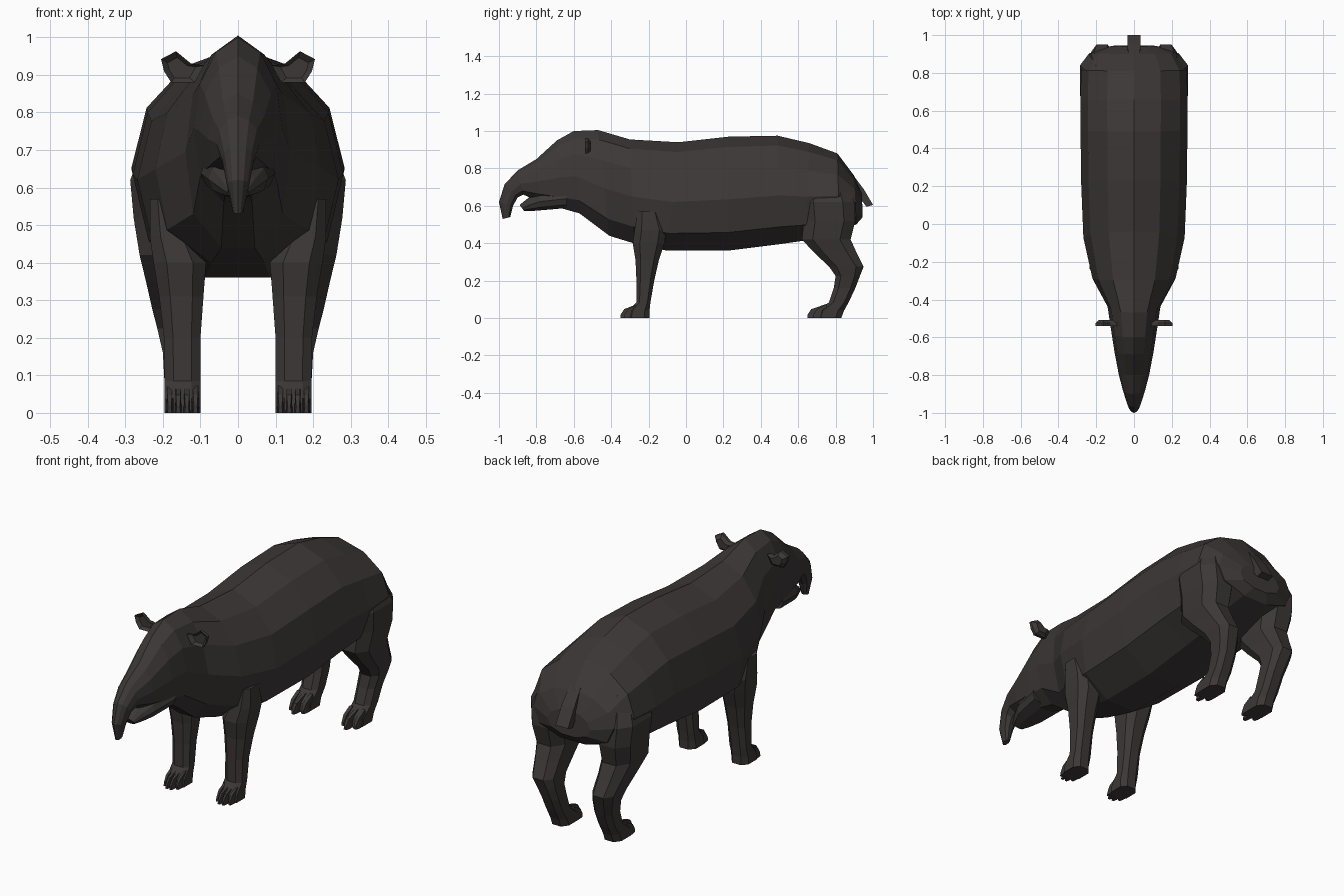
import bpy, bmesh
from mathutils import Vector

hide = bpy.data.materials.new("dark brown hide")
hide.diffuse_color = (0.046, 0.039, 0.038, 1)


def loft(bm, rings):
    """Skin a list of point rings and cap both ends."""
    vs = [[bm.verts.new(p) for p in r] for r in rings]
    n = len(vs[0])
    for a, b in zip(vs, vs[1:]):
        for i in range(n):
            j = (i + 1) % n
            bm.faces.new((a[i], a[j], b[j], b[i]))
    bm.faces.new(vs[0][::-1])
    bm.faces.new(vs[-1])


def finish(name, bm, mirrored=False):
    bmesh.ops.recalc_face_normals(bm, faces=bm.faces)
    me = bpy.data.meshes.new(name)
    bm.to_mesh(me)
    bm.free()
    me.materials.append(hide)
    ob = bpy.data.objects.new(name, me)
    bpy.context.collection.objects.link(ob)
    if mirrored:
        ob.modifiers.new("other side", 'MIRROR')
    return ob


# Half cross-section: (fraction of half width, fraction of height)
HALF = [(0.5, 0.91), (0.86, 0.72), (1, 0.45), (0.85, 0.16), (0.32, 0)]
SECTION = [(0, 1)] + HALF + [(-x, h) for x, h in reversed(HALF)]


def ring(yt, zt, yb, zb, w):
    """Cross-section spanned between a top point and a bottom point."""
    return [(w * x, yb + (yt - yb) * h, zb + (zt - zb) * h) for x, h in SECTION]


# Body with neck, head and drooping snout
bm = bmesh.new()
loft(bm, [ring(*r) for r in [
    (-0.98, 0.53, -0.94, 0.54, 0.014),
    (-1.00, 0.62, -0.925, 0.60, 0.03),
    (-0.97, 0.715, -0.90, 0.645, 0.043),
    (-0.90, 0.79, -0.87, 0.66, 0.058),
    (-0.80, 0.85, -0.80, 0.63, 0.08),
    (-0.69, 0.95, -0.67, 0.588, 0.103),
    (-0.60, 1.00, -0.57, 0.56, 0.118),
    (-0.47, 1.005, -0.41, 0.44, 0.14),
    (-0.30, 0.955, -0.28, 0.40, 0.22),
    (-0.04, 0.94, -0.10, 0.36, 0.268),
    (0.23, 0.97, 0.22, 0.36, 0.28),
    (0.49, 0.975, 0.50, 0.395, 0.283),
    (0.66, 0.935, 0.64, 0.415, 0.284),
    (0.81, 0.88, 0.82, 0.47, 0.28),
    (0.90, 0.76, 0.91, 0.50, 0.225),
    (0.94, 0.67, 0.945, 0.54, 0.12),
]])
finish("body", bm)

# Lower jaw
bm = bmesh.new()
loft(bm, [ring(*r) for r in [
    (-0.89, 0.605, -0.865, 0.572, 0.03),
    (-0.84, 0.645, -0.83, 0.572, 0.055),
    (-0.78, 0.68, -0.78, 0.576, 0.08),
    (-0.64, 0.70, -0.64, 0.588, 0.10),
]])
finish("lower_jaw", bm)

# Tail
bm = bmesh.new()
loft(bm, [[(-w, y, z), (w, y, z), (w, y - 0.035, z - d), (-w, y - 0.035, z - d)]
          for y, z, w, d in [(0.89, 0.77, 0.03, 0.03), (0.95, 0.69, 0.035, 0.03),
                             (1.0, 0.605, 0.035, 0.01)]])
finish("tail", bm)


def leg_ring(z, y0, y1, x0, x1):
    """Chamfered rectangle at height z."""
    cx, cy = 0.25 * (x1 - x0), 0.22 * (y1 - y0)
    return [(x0 + cx, y0, z), (x1 - cx, y0, z), (x1, y0 + cy, z), (x1, y1 - cy, z),
            (x1 - cx, y1, z), (x0 + cx, y1, z), (x0, y1 - cy, z), (x0, y0 + cy, z)]


def leg(name, rings, toe_y, toes):
    bm = bmesh.new()
    loft(bm, [leg_ring(*r) for r in rings])
    # Splayed toes, the middle ones longer
    for i in range(toes):
        t = i / (toes - 1)
        x = 0.113 + 0.069 * t
        y = toe_y + 0.03 * abs(2 * t - 1)
        w = 0.033 / toes
        loft(bm, [[(x - k * w, yy, 0), (x + k * w, yy, 0),
                   (x + k * w * 0.7, yy, h), (x - k * w * 0.7, yy, h)]
                  for yy, h, k in [(y, 0.018, 0.7), (y + 0.02, 0.048, 1.1),
                                   (toe_y + 0.10, 0.075, 1.2)]])
    finish(name, bm, True)


leg("front_legs", [
    (0.00, -0.32, -0.195, 0.10, 0.196), (0.04, -0.31, -0.195, 0.10, 0.196),
    (0.085, -0.265, -0.19, 0.10, 0.196), (0.20, -0.265, -0.17, 0.10, 0.197),
    (0.31, -0.27, -0.145, 0.092, 0.21), (0.40, -0.285, -0.115, 0.085, 0.225),
    (0.47, -0.275, -0.105, 0.12, 0.235), (0.57, -0.26, -0.14, 0.15, 0.235),
], -0.36, 4)

leg("hind_legs", [
    (0.00, 0.69, 0.83, 0.10, 0.196), (0.04, 0.70, 0.845, 0.10, 0.196),
    (0.085, 0.765, 0.87, 0.10, 0.196), (0.16, 0.79, 0.905, 0.10, 0.20),
    (0.225, 0.80, 0.93, 0.105, 0.215), (0.275, 0.765, 0.95, 0.11, 0.228),
    (0.35, 0.685, 0.912, 0.11, 0.245), (0.42, 0.62, 0.88, 0.105, 0.262),
    (0.52, 0.63, 0.905, 0.10, 0.278), (0.62, 0.62, 0.90, 0.10, 0.287),
    (0.76, 0.66, 0.84, 0.10, 0.235),
], 0.65, 3)

# Ears: thin cupped plates
outline = [(0.09, 0.925), (0.125, 0.93), (0.165, 0.963), (0.205, 0.942),
           (0.197, 0.91), (0.178, 0.88), (0.115, 0.88)]
bm = bmesh.new()
c = Vector((0.155, 0.915))
loft(bm, [[(c.x + (x - c.x) * k, y, c.y + (z - c.y) * k) for x, z in outline]
          for y, k in [(-0.525, 0.65), (-0.54, 1.0), (-0.525, 1.0), (-0.508, 0.6)]])
finish("ears", bm, True)
